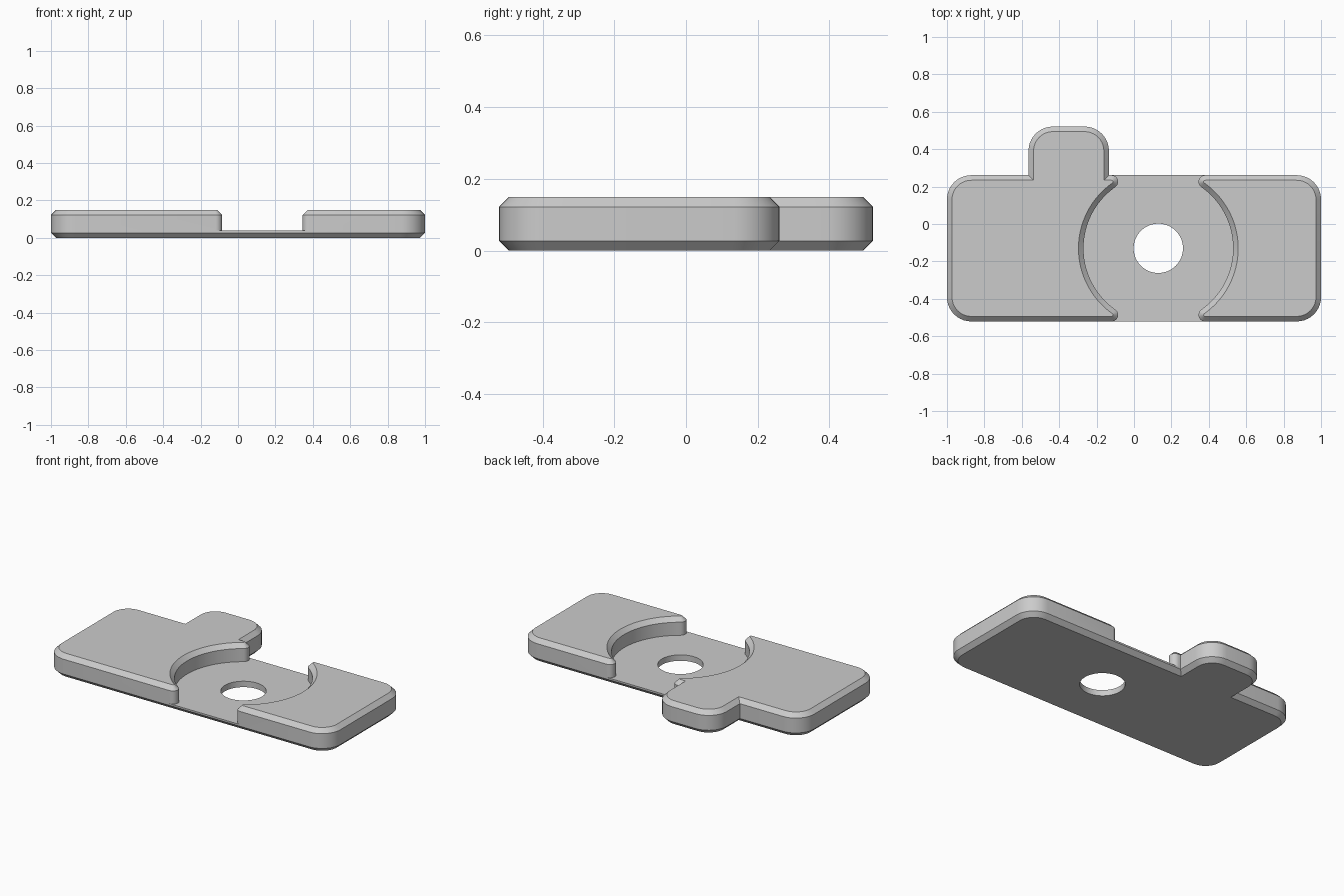
import bpy, bmesh, math
from mathutils import Vector

if "Cube" in bpy.data.objects:
    bpy.data.objects.remove(bpy.data.objects["Cube"], do_unlink=True)

# Main dimensions
HEIGHT, FLOOR, CHAMFER = 0.149, 0.038, 0.027
BACK, FRONT, TAB_BACK = 0.261, -0.521, 0.521
TAB_LEFT, TAB_RIGHT = -0.564, -0.134
CORNER, TIP, RECESS, HOLE = 0.13, 0.035, 0.4, 0.132
CX, CY = 0.13, -0.13

# Centre of the small rounding at each horn of the round recess
tip_dy = BACK - TIP - CY
tip_dx = math.sqrt((RECESS + TIP) ** 2 - tip_dy ** 2)
tip_angle = math.degrees(math.atan2(tip_dy, tip_dx))


def arc(x, y, r, a0, a1, n=10):
    angles = [math.radians(a0 + (a1 - a0) * i / n) for i in range(n + 1)]
    return [Vector((x + r * math.cos(a), y + r * math.sin(a))) for a in angles]


def inset(loop, d):
    """Offset a counter-clockwise outline inwards with mitred corners."""
    out = []
    for i, p in enumerate(loop):
        a = (p - loop[i - 1]).normalized()
        b = (loop[(i + 1) % len(loop)] - p).normalized()
        na, nb = Vector((-a.y, a.x)), Vector((-b.y, b.x))
        out.append(p + (na + nb) * d / (1 + na.dot(nb)))
    return out


def ring(bm, loop, z):
    return [bm.verts.new((p.x, p.y, z)) for p in loop]


def walls(bm, rings):
    for lo, hi in zip(rings, rings[1:]):
        for i in range(len(lo)):
            bm.faces.new((lo[i - 1], lo[i], hi[i], hi[i - 1]))


def cap(bm, *loops):
    edges = []
    for lp in loops:
        for i in range(len(lp)):
            edges.append(bm.edges.get((lp[i - 1], lp[i])) or bm.edges.new((lp[i - 1], lp[i])))
    bmesh.ops.triangle_fill(bm, edges=edges, use_beauty=True, normal=(0, 0, 1))


# Recess side, from the back horn round to the front horn
half = arc(CX - tip_dx, CY + tip_dy, TIP, 90, -tip_angle)
half += arc(CX, CY, RECESS, 180 - tip_angle, 180, 20)[1:]
inner_left = half + [Vector((p.x, 2 * CY - p.y)) for p in reversed(half[:-1])]
inner_right = [Vector((2 * CX - p.x, p.y)) for p in inner_left]

# Outer edges: left part carries the back tab
outer_left = [inner_left[0], Vector((TAB_RIGHT, BACK))]
outer_left += arc(TAB_RIGHT - CORNER, TAB_BACK - CORNER, CORNER, 0, 90)
outer_left += arc(TAB_LEFT + CORNER, TAB_BACK - CORNER, CORNER, 90, 180)
outer_left += [Vector((TAB_LEFT, BACK))]
outer_left += arc(-1 + CORNER, BACK - CORNER, CORNER, 90, 180)
outer_left += arc(-1 + CORNER, FRONT + CORNER, CORNER, 180, 270)
outer_left += [inner_left[-1]]
outer_right = [inner_right[-1]]
outer_right += arc(1 - CORNER, FRONT + CORNER, CORNER, 270, 360)
outer_right += arc(1 - CORNER, BACK - CORNER, CORNER, 0, 90)
outer_right += [inner_right[0]]

bm = bmesh.new()

# Base with chamfered underside
base = outer_left + outer_right
bottom = ring(bm, inset(base, CHAMFER), 0)
walls(bm, [bottom, ring(bm, base, CHAMFER), ring(bm, base, FLOOR)])

# Raised blocks either side of the recess
for outline in (outer_left + inner_left[-2:0:-1], outer_right + inner_right[1:-1]):
    top = ring(bm, inset(outline, CHAMFER), HEIGHT)
    walls(bm, [ring(bm, outline, FLOOR), ring(bm, outline, HEIGHT - CHAMFER), top])
    cap(bm, top)

# Centre hole, recess floor and underside
circle = arc(CX, CY, HOLE, 0, 360, 64)[:-1]
hole_low, hole_high = ring(bm, circle, 0), ring(bm, circle, FLOOR)
walls(bm, [hole_low, hole_high])
cap(bm, bottom, hole_low)
cap(bm, ring(bm, inner_left + inner_right[::-1], FLOOR), hole_high)

bmesh.ops.remove_doubles(bm, verts=bm.verts, dist=0.0001)
bmesh.ops.recalc_face_normals(bm, faces=bm.faces)
mesh = bpy.data.meshes.new("mounting_plate")
bm.to_mesh(mesh)
bm.free()
plate = bpy.data.objects.new("mounting_plate", mesh)
bpy.context.collection.objects.link(plate)

# Single grey finish
grey = bpy.data.materials.new("plain_grey")
grey.use_nodes = True
colour = (0.6, 0.6, 0.6, 1)
grey.diffuse_color = colour
grey.node_tree.nodes["Principled BSDF"].inputs["Base Color"].default_value = colour
mesh.materials.append(grey)

bpy.ops.object.select_all(action="DESELECT")
plate.select_set(True)
bpy.context.view_layer.objects.active = plate
bpy.ops.object.shade_smooth_by_angle(angle=math.radians(30))
